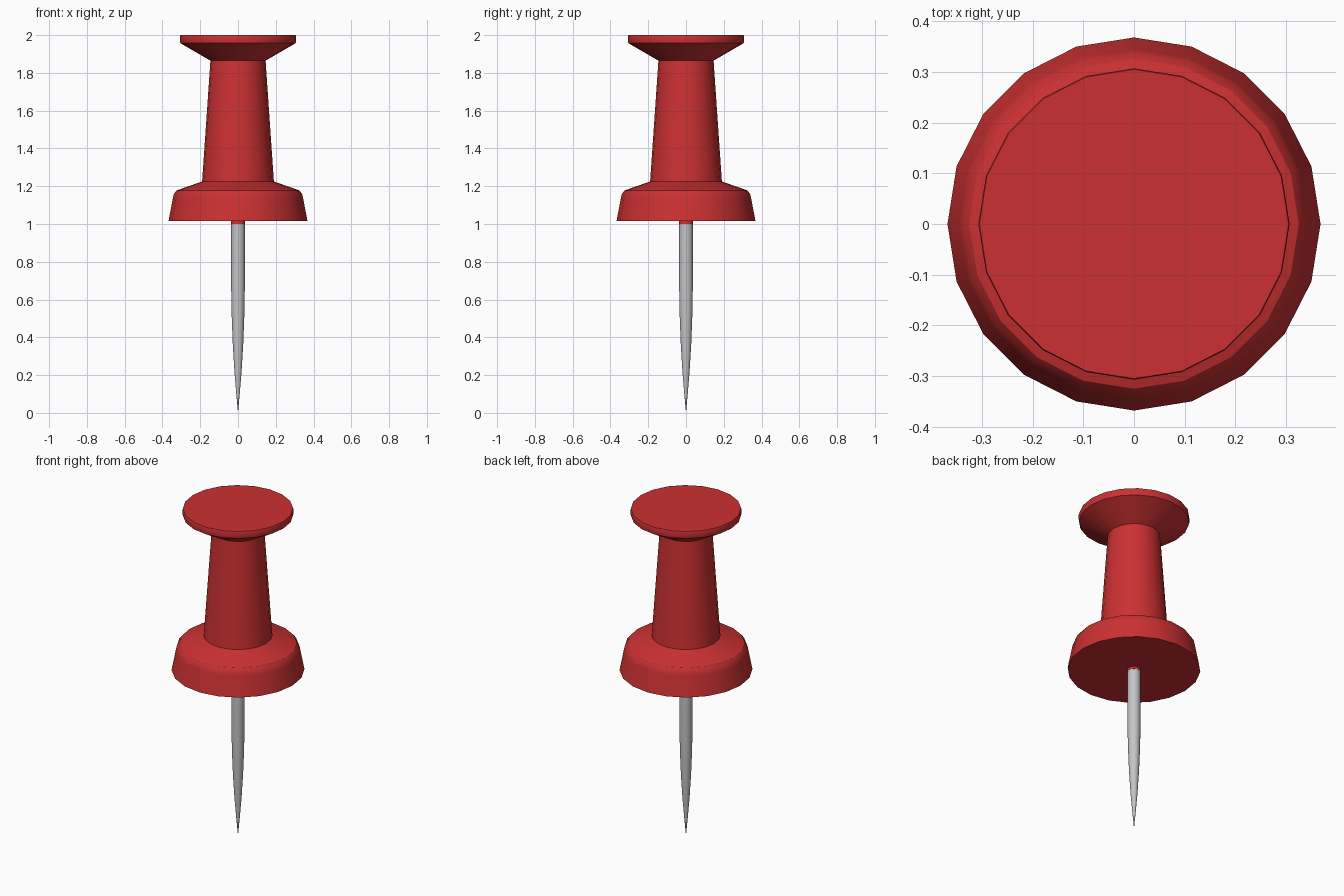
import bpy, bmesh, math

if "Cube" in bpy.data.objects:
    bpy.data.objects.remove(bpy.data.objects["Cube"])

SIDES = 20


def material(name, color):
    m = bpy.data.materials.new(name)
    m.diffuse_color = (*color, 1.0)
    m.use_nodes = True
    m.node_tree.nodes["Principled BSDF"].inputs["Base Color"].default_value = m.diffuse_color
    return m


def lathe(name, profile, mat):
    """Revolve (radius, z) points, listed bottom to top, around z."""
    bm = bmesh.new()
    rings = []
    for r, z in profile:
        if r == 0:
            rings.append([bm.verts.new((0, 0, z))] * SIDES)
        else:
            rings.append([bm.verts.new((r * math.cos(2 * math.pi * i / SIDES),
                                        r * math.sin(2 * math.pi * i / SIDES), z))
                          for i in range(SIDES)])
    for a, b in zip(rings, rings[1:]):
        for i in range(SIDES):
            j = (i + 1) % SIDES
            quad = list(dict.fromkeys((a[i], a[j], b[j], b[i])))
            bm.faces.new(quad)
    # Flat caps on open ends
    if profile[0][0] > 0:
        bm.faces.new(rings[0][::-1])
    if profile[-1][0] > 0:
        bm.faces.new(rings[-1])
    bmesh.ops.recalc_face_normals(bm, faces=bm.faces)
    me = bpy.data.meshes.new(name)
    bm.to_mesh(me)
    bm.free()
    me.materials.append(mat)
    ob = bpy.data.objects.new(name, me)
    bpy.context.collection.objects.link(ob)
    bpy.ops.object.select_all(action='DESELECT')
    ob.select_set(True)
    bpy.context.view_layer.objects.active = ob
    bpy.ops.object.shade_smooth_by_angle(angle=math.radians(30))
    return ob


red = material("red plastic", (0.60, 0.03, 0.032))
steel = material("steel", (0.56, 0.56, 0.58))

# Plastic handle: needle collar, flared base, tapered grip and round cap
lathe("handle", [
    (0.037, 1.0), (0.037, 1.015),
    (0.368, 1.015), (0.345, 1.135), (0.340, 1.158), (0.325, 1.178),
    (0.19, 1.225), (0.146, 1.865),
    (0.305, 1.957), (0.307, 1.965), (0.307, 1.995), (0.305, 2.0),
], red)

# Steel needle, straight then tapering to a point
lathe("needle", [
    (0, 0.0), (0.009, 0.10), (0.019, 0.22), (0.028, 0.37),
    (0.034, 0.53), (0.036, 0.66), (0.036, 1.002),
], steel)
